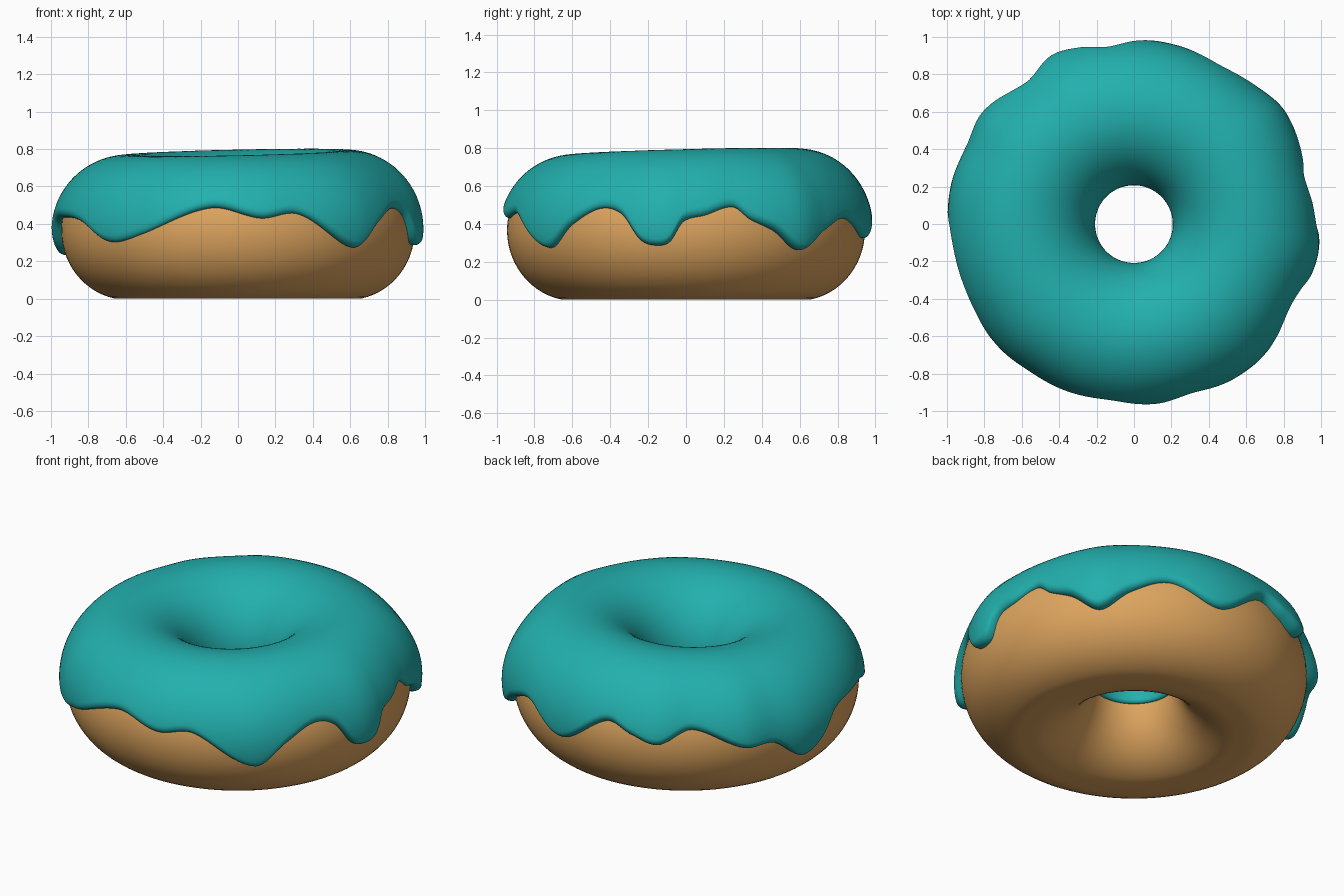
import bpy, bmesh
from math import sin, cos, pi, radians, asin

if "Cube" in bpy.data.objects:
    bpy.data.objects.remove(bpy.data.objects["Cube"])

RC, ZC, B = 0.59, 0.375, 0.373      # tube centre radius, height, half height
A_OUT, A_IN = 0.355, 0.362          # tube half widths, outer and hole side

# icing rim: angle in degrees, height of the edge, outer radius there
RIM = [(6, .445, .975), (15.5, .49, .968), (21, .425, .975), (29, .365, .993),
       (38.6, .265, 1.008), (49, .36, .985), (62, .43, .975), (80, .325, .985),
       (97.5, .49, .99), (107, .44, 1.005), (116, .40, 1.012), (127, .485, .98),
       (144, .367, 1.01), (155, .36, .99), (166, .24, 1.0), (173, .285, 1.0),
       (181, .41, .995), (195, .435, .985), (209, .41, .978), (224, .305, .978),
       (237, .345, .965), (261, .485, .983), (277.5, .43, .982), (290, .453, .975),
       (310.5, .275, .99), (321, .40, .98), (331, .482, .97), (339, .45, .975),
       (345.5, .315, .99), (350.5, .288, .998), (355, .308, .995), (359, .41, .985)]


def rim(deg, k):
    """Smooth periodic interpolation of column k of the rim table."""
    n = len(RIM)
    pts = [(RIM[i % n][0] + 360 * (i // n), RIM[i % n][k]) for i in range(-2, n + 3)]
    for i in range(1, len(pts) - 2):
        (x0, y0), (x1, y1), (x2, y2), (x3, y3) = pts[i - 1:i + 3]
        if x1 <= deg < x2:
            h, u = x2 - x1, (deg - x1) / (x2 - x1)
            m1, m2 = h * (y2 - y0) / (x2 - x0), h * (y3 - y1) / (x3 - x1)
            return ((2*u**3 - 3*u*u + 1) * y1 + (u**3 - 2*u*u + u) * m1
                    + (3*u*u - 2*u**3) * y2 + (u**3 - u*u) * m2)


def tube(phi, off):
    """Point (radius, height) on the dough section, pushed out by off."""
    a = A_OUT if cos(phi) > 0 else A_IN
    return RC + (a + off) * cos(phi), ZC + (B + off) * sin(phi)


def ring_mesh(name, sections, color):
    """Skin closed cross-sections placed around the z axis."""
    bm = bmesh.new()
    n = len(sections)
    rows = [[bm.verts.new((r * cos(2*pi*i/n), r * sin(2*pi*i/n), z)) for r, z in s]
            for i, s in enumerate(sections)]
    m = len(rows[0])
    for i in range(n):
        p, q = rows[i], rows[(i + 1) % n]
        for j in range(m):
            bm.faces.new((p[j], q[j], q[(j + 1) % m], p[(j + 1) % m])).smooth = True
    bmesh.ops.recalc_face_normals(bm, faces=bm.faces[:])
    me = bpy.data.meshes.new(name)
    bm.to_mesh(me)
    bm.free()
    ob = bpy.data.objects.new(name, me)
    bpy.context.collection.objects.link(ob)
    mat = bpy.data.materials.new(name + "_color")
    mat.diffuse_color = color
    mat.use_nodes = True
    mat.node_tree.nodes["Principled BSDF"].inputs["Base Color"].default_value = mat.diffuse_color
    me.materials.append(mat)


# dough ring, flattened underneath
dough = []
for j in range(64):
    r, z = tube(2 * pi * j / 64, 0)
    dough.append((r, max(z, 0.008) - 0.008))
ring_mesh("dough", [dough] * 128, (.73, .376, .114, 1))


def icing_section(deg):
    t_out = rim(deg, 2) - RC - A_OUT
    t_top = 0.034 + 0.02 * cos(radians(deg - 50))
    t_in = 0.02
    p0 = asin((rim(deg, 1) - ZC) / B)
    p1 = pi + 0.12

    def thick(phi):
        if phi < pi / 2:
            w = max(0, sin(max(phi, 0))) ** 1.5
            return t_out + (t_top - t_out) * w
        return t_top + (t_in - t_top) * (1 - sin(min(phi, pi)))

    lip, lip_in = 0.11, 0.06
    # rounded outer lip, top coat, rounded hole lip, hidden underside
    phis = [(p0 + lip * (1 - cos(a)), sin(a)) for a in [pi/2 * k/7 for k in range(7)]]
    phis += [(p0 + lip + (p1 - lip_in - p0 - lip) * k/40, 1) for k in range(41)]
    phis += [(p1 - lip_in * (1 - cos(a)), sin(a)) for a in [pi/2 * k/5 for k in range(4, -1, -1)]]
    pts = [tube(p, thick(p) * s) for p, s in phis]
    pts += [tube(p1 + (p0 - p1) * k/16, -0.012) for k in range(17)]
    return pts


# icing with drips
N = 300
ring_mesh("icing", [icing_section(360 * i / N) for i in range(N)], (.016, .434, .423, 1))
